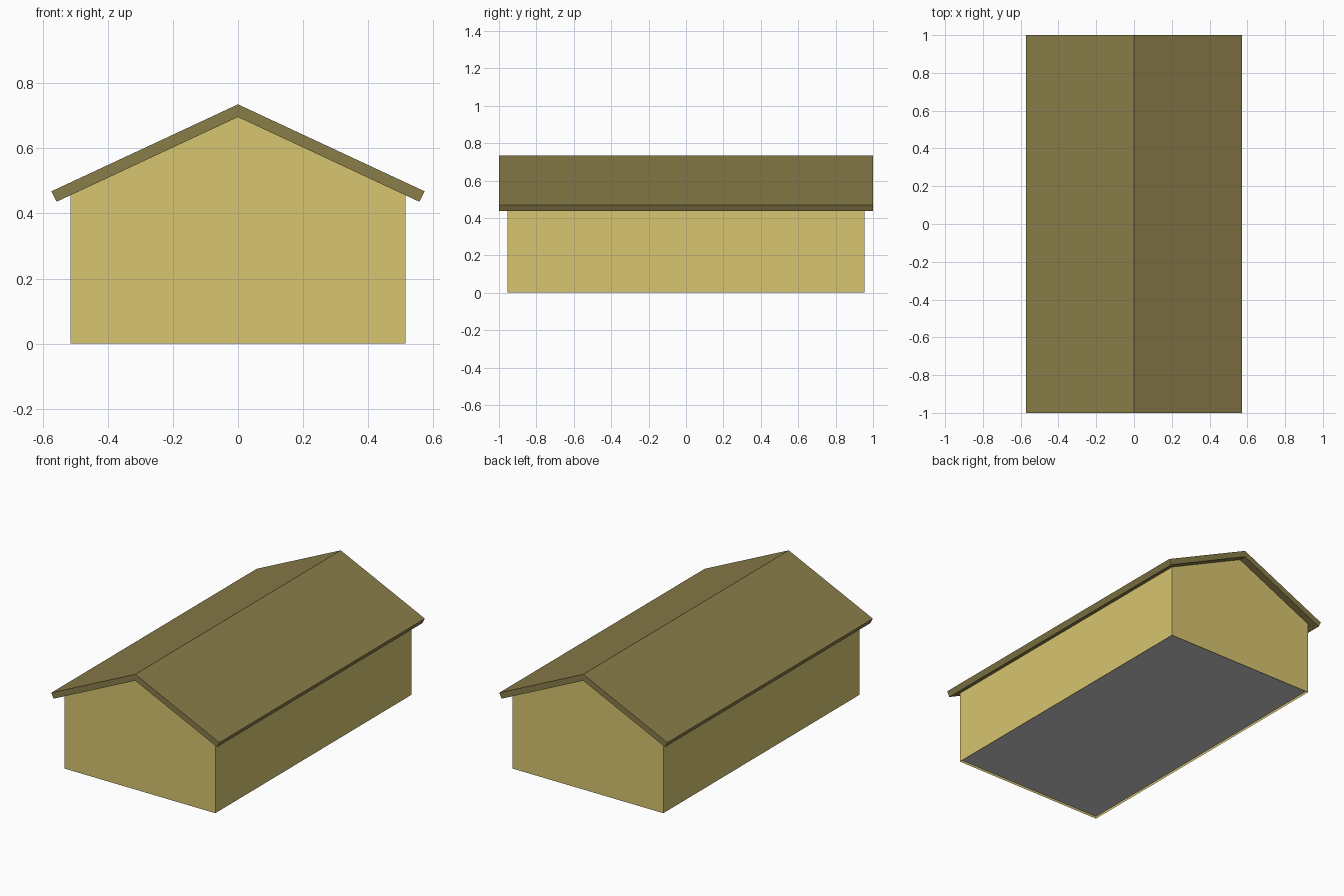
import bpy

if "Cube" in bpy.data.objects:
    bpy.data.objects.remove(bpy.data.objects["Cube"])


def material(name, color):
    m = bpy.data.materials.new(name)
    m.diffuse_color = (*color, 1)
    m.use_nodes = True
    m.node_tree.nodes["Principled BSDF"].inputs["Base Color"].default_value = m.diffuse_color
    return m


def build(name, verts, faces, mat=None):
    mesh = bpy.data.meshes.new(name)
    mesh.from_pydata(verts, [], faces)
    mesh.update()
    obj = bpy.data.objects.new(name, mesh)
    bpy.context.collection.objects.link(obj)
    if mat:
        mesh.materials.append(mat)
    return obj


def extrude_profile(name, profile, half_length, mat, open_edges=()):
    """Extrude a counter-clockwise x/z profile along y, leaving some edges open."""
    n = len(profile)
    verts = [(x, y, z) for y in (-half_length, half_length) for x, z in profile]
    faces = [tuple(range(n)), tuple(reversed(range(n, 2 * n)))]
    for i in range(n):
        if i not in open_edges:
            j = (i + 1) % n
            faces.append((j, i, n + i, n + j))
    return build(name, verts, faces, mat)


yellow = material("wall_yellow", (0.68, 0.56, 0.16))
olive = material("roof_olive", (0.25, 0.205, 0.067))

WALL_X, WALL_Y = 0.514, 0.955
FLOOR_Z = 0.015

# Gabled walls: open below, and open under the roof slopes
extrude_profile("walls",
                [(-WALL_X, 0), (WALL_X, 0), (WALL_X, 0.457), (0, 0.696), (-WALL_X, 0.457)],
                WALL_Y, yellow, open_edges=(0, 2, 3))

# Pitched roof slab with eaves cut square to the slope
extrude_profile("roof",
                [(-0.573, 0.468), (-0.557, 0.436), (0, 0.696),
                 (0.557, 0.436), (0.573, 0.468), (0, 0.735)],
                1.0, olive)

# Grey floor, slightly recessed inside the walls
build("floor",
      [(-WALL_X, -WALL_Y, FLOOR_Z), (-WALL_X, WALL_Y, FLOOR_Z),
       (WALL_X, WALL_Y, FLOOR_Z), (WALL_X, -WALL_Y, FLOOR_Z)],
      [(0, 1, 2, 3)])
